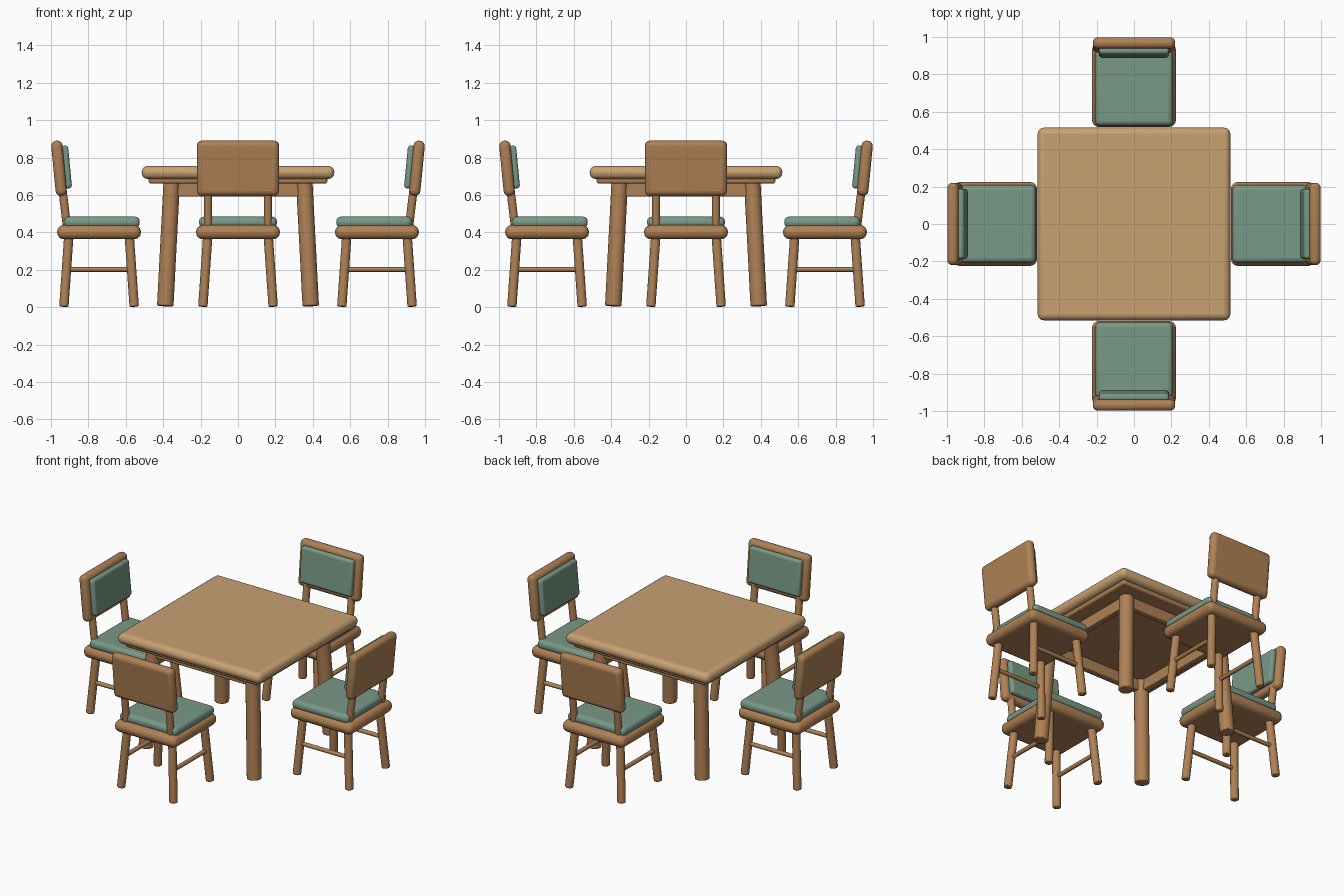
import bpy, math
from mathutils import Vector, Matrix

if "Cube" in bpy.data.objects:
    bpy.data.objects.remove(bpy.data.objects["Cube"])


def material(name, rgb):
    m = bpy.data.materials.new(name)
    m.diffuse_color = (*rgb, 1)
    m.use_nodes = True
    m.node_tree.nodes["Principled BSDF"].inputs["Base Color"].default_value = m.diffuse_color
    return m


TOP = material("light_wood", (0.58, 0.36, 0.17))
WOOD = material("wood", (0.43, 0.22, 0.09))
FABRIC = material("fabric", (0.19, 0.32, 0.24))


def finish(ob, name, mat, xf, bevel, segments):
    ob.name = name
    ob.data.materials.append(mat)
    mod = ob.modifiers.new("round", 'BEVEL')
    mod.width, mod.segments, mod.limit_method = bevel, segments, 'ANGLE'
    bpy.ops.object.shade_smooth_by_angle(angle=math.radians(40))
    ob.matrix_world = xf @ ob.matrix_world
    return ob


def box(name, size, loc, mat, bevel, xf=Matrix(), tilt=0.0, segments=4):
    bpy.ops.mesh.primitive_cube_add(size=1)
    ob = bpy.context.object
    ob.data.transform(Matrix.Diagonal((*size, 1)))
    ob.matrix_world = Matrix.Translation(loc) @ Matrix.Rotation(tilt, 4, 'X')
    return finish(ob, name, mat, xf, bevel, segments)


def rod(name, a, b, radius, mat, xf=Matrix(), bevel=0.006):
    a, b = Vector(a), Vector(b)
    bpy.ops.mesh.primitive_cylinder_add(vertices=24, radius=radius, depth=(b - a).length)
    ob = bpy.context.object
    ob.matrix_world = (Matrix.Translation((a + b) / 2)
                       @ (b - a).to_track_quat('Z', 'Y').to_matrix().to_4x4())
    return finish(ob, name, mat, xf, bevel, 2)


# Table: rounded top, stepped underlayer, apron rails, splayed legs
box("table_top", (1.03, 1.03, 0.07), (0, 0, 0.72), TOP, 0.033)
box("table_underlayer", (0.955, 0.955, 0.04), (0, 0, 0.681), WOOD, 0.012, segments=3)
for i in range(4):
    turn = Matrix.Rotation(i * math.pi / 2, 4, 'Z')
    box("table_apron", (0.70, 0.04, 0.09), (0, -0.36, 0.637), WOOD, 0.005, turn, segments=2)
    rod("table_leg", (-0.389, -0.389, 0.006), (-0.354, -0.354, 0.675), 0.044, WOOD, turn)


def chair(turn):
    # Chair stands on the -y side, facing the table
    c = -0.743
    box("seat", (0.448, 0.448, 0.076), (0, c, 0.401), WOOD, 0.036, turn)
    box("seat_cushion", (0.416, 0.405, 0.06), (0, -0.728, 0.454), FABRIC, 0.026, turn)
    for sx in (-1, 1):
        for sy in (-1, 1):
            rod("chair_leg", (sx * 0.188, c + sy * 0.188, 0.003),
                (sx * 0.161, c + sy * 0.161, 0.39), 0.025, WOOD, turn)
        rod("side_stretcher", (sx * 0.174, c - 0.174, 0.202),
            (sx * 0.174, c + 0.174, 0.202), 0.013, WOOD, turn, 0.003)
        rod("back_post", (sx * 0.16, -0.912, 0.41), (sx * 0.16, -0.952, 0.74),
            0.022, WOOD, turn)
    # Leaning backrest with pad
    lean = math.radians(5.5)
    box("backrest", (0.44, 0.06, 0.295), (0, -0.957, 0.743), WOOD, 0.027, turn, lean)
    box("back_pad", (0.374, 0.04, 0.23), (0, -0.918, 0.749), FABRIC, 0.016, turn, lean)


for i in range(4):
    chair(Matrix.Rotation(i * math.pi / 2, 4, 'Z'))
